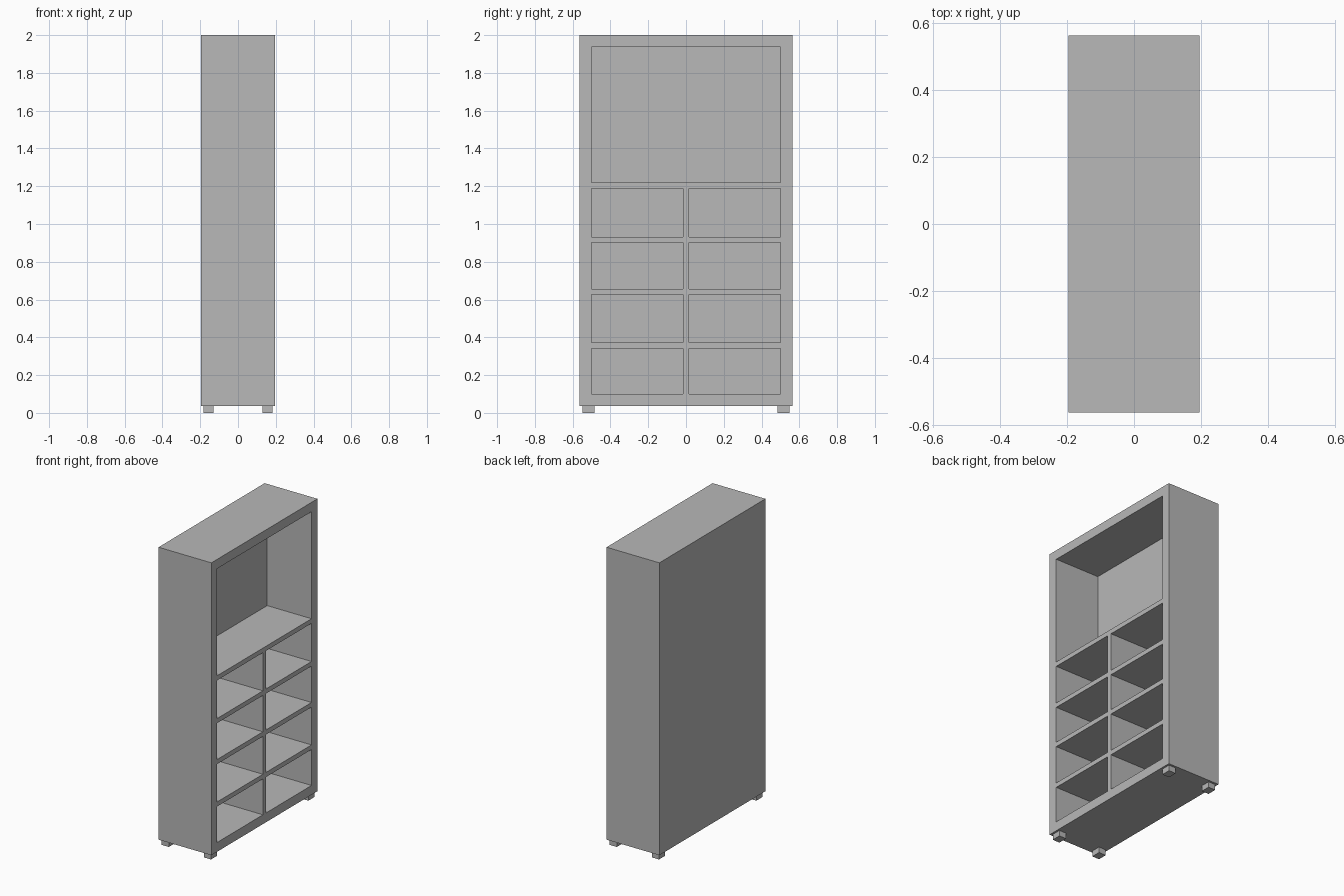
import bpy
import bmesh
from mathutils import Matrix, Vector

if "Cube" in bpy.data.objects:
    bpy.data.objects.remove(bpy.data.objects["Cube"], do_unlink=True)

# One plain grey finish
grey = bpy.data.materials.new("plain grey")
grey.use_nodes = True
colour = (0.48, 0.48, 0.48, 1)
grey.diffuse_color = colour
grey.node_tree.nodes["Principled BSDF"].inputs["Base Color"].default_value = colour


def box(name, x, y, z):
    """Add a box spanning the given (low, high) range on each axis."""
    low, high = (Vector(v) for v in zip(x, y, z))
    bm = bmesh.new()
    place = Matrix.Translation((low + high) / 2) @ Matrix.Diagonal((*(high - low), 1))
    bmesh.ops.create_cube(bm, size=1, matrix=place)
    mesh = bpy.data.meshes.new(name)
    bm.to_mesh(mesh)
    bm.free()
    mesh.materials.append(grey)
    obj = bpy.data.objects.new(name, mesh)
    bpy.context.collection.objects.link(obj)
    return obj


DEPTH, WIDTH = 0.196, 0.5625      # half sizes
BASE, TOP = 0.0375, 2.0
WALL = 0.0625
BOARD = 0.031

inner = (-WIDTH + WALL, WIDTH - WALL)
inside = (-DEPTH + WALL, DEPTH)   # open towards +x

# Outer case
box("back_panel", (-DEPTH, -DEPTH + WALL), (-WIDTH, WIDTH), (BASE, TOP))
box("front_side_panel", inside, (-WIDTH, inner[0]), (BASE, TOP))
box("rear_side_panel", inside, (inner[1], WIDTH), (BASE, TOP))
box("top_panel", inside, inner, (TOP - WALL, TOP))
box("bottom_panel", inside, inner, (BASE, BASE + WALL))

# Shelves, with an upright divider below each one
floor = BASE + WALL
for i, height in enumerate((0.341, 0.626, 0.901, 1.188), 1):
    box(f"shelf_{i}", inside, inner, (height, height + BOARD))
    box(f"divider_{i}", inside, (-BOARD / 2, BOARD / 2), (floor, height))
    floor = height + BOARD

# Four block feet
for xname, sx in (("left", 1), ("right", -1)):
    for yname, sy in (("front", -1), ("back", 1)):
        box(f"{yname}_{xname}_foot",
            sorted((sx * 0.13, sx * 0.183)),
            sorted((sy * 0.485, sy * 0.548)),
            (0, BASE))
